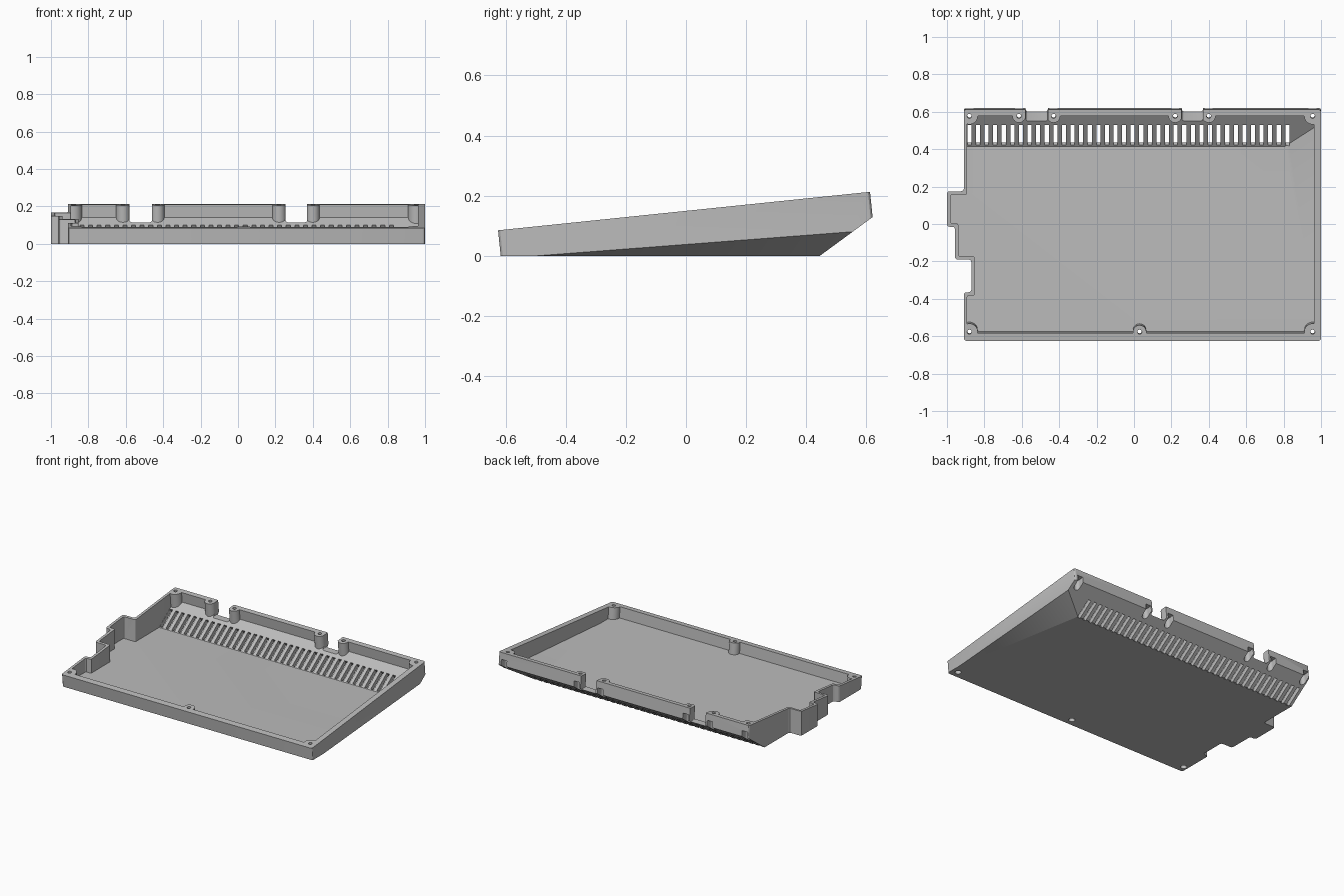
import bpy, bmesh, math
from mathutils import Vector, Matrix

if "Cube" in bpy.data.objects:
    bpy.data.objects.remove(bpy.data.objects["Cube"])

plastic = bpy.data.materials.new("grey_plastic")
plastic.use_nodes = True
GREY = (0.5, 0.5, 0.5, 1)
plastic.diffuse_color = GREY
plastic.node_tree.nodes["Principled BSDF"].inputs["Base Color"].default_value = GREY

# Rim slope and rear vent slope
TILT = math.atan2(0.128, 1.237)
VENT = math.atan2(0.13, 0.177)
UP = Vector((0, -math.sin(TILT), math.cos(TILT)))
ALONG = Vector((0, math.cos(TILT), math.sin(TILT)))
VENT_OUT = Vector((0, math.sin(VENT), -math.cos(VENT)))
RIM = Vector((0, -0.625, 0.085))
CORNER = Vector((1, -0.5, 0))
FLANK_OUT = (Vector((0.83, 0.445, 0)) - CORNER).cross(Vector((1, 0.55, 0.08)) - CORNER)
if FLANK_OUT.z > 0:
    FLANK_OUT.negate()
FLANK_OUT.normalize()

# Bounding planes: point, outward normal, wall thickness
PLANES = [
    (RIM, UP, -0.1),
    (RIM, -ALONG, 0.042),
    (Vector((0, 0.612, 0.213)), ALONG, 0.034),
    (Vector((1, 0, 0)), Vector((1, 0, 0)), 0.038),
    (Vector((0, 0, 0)), Vector((0, 0, -1)), 0.0155),
    (Vector((0, 0.445, 0)), VENT_OUT, 0.03),
    (CORNER, FLANK_OUT, 0.025),
]
# Plan outline with the stepped left side
OUTLINE = [(-0.91, -0.8), (1.2, -0.8), (1.2, 0.8), (-0.91, 0.8), (-0.91, 0.175),
           (-1, 0.175), (-1, -0.015), (-0.957, -0.015), (-0.957, -0.19),
           (-0.87, -0.19), (-0.87, -0.365), (-0.91, -0.365)]


def finish(bm, name):
    bmesh.ops.recalc_face_normals(bm, faces=bm.faces)
    mesh = bpy.data.meshes.new(name)
    bm.to_mesh(mesh)
    bm.free()
    ob = bpy.data.objects.new(name, mesh)
    bpy.context.collection.objects.link(ob)
    mesh.materials.append(plastic)
    return ob


def inset(points, t):
    """Move every side of a right-angled outline inward."""
    result = []
    for i, p in enumerate(points):
        p = Vector(p)
        a = (p - Vector(points[i - 1])).normalized()
        b = (Vector(points[(i + 1) % len(points)]) - p).normalized()
        result.append(p + t * Vector((-a.y - b.y, a.x + b.x)))
    return result


def wedge(name, hollow, radius):
    """Extrude the outline and trim it with the bounding planes."""
    bm = bmesh.new()
    pts = inset(OUTLINE, 0.018 * hollow)
    face = bm.faces.new([bm.verts.new((p[0], p[1], -0.3)) for p in pts])
    top = bmesh.ops.extrude_face_region(bm, geom=[face])["geom"]
    bmesh.ops.translate(bm, vec=(0, 0, 1), verts=[g for g in top if isinstance(g, bmesh.types.BMVert)])
    bmesh.ops.recalc_face_normals(bm, faces=bm.faces)
    for point, normal, t in PLANES:
        bmesh.ops.bisect_plane(bm, geom=bm.verts[:] + bm.edges[:] + bm.faces[:],
                               plane_co=point - normal * t * hollow, plane_no=normal,
                               clear_outer=True)
        bmesh.ops.holes_fill(bm, edges=[e for e in bm.edges if e.is_boundary])
    upright = [e for e in bm.edges
               if abs((e.verts[0].co - e.verts[1].co).normalized().z) > 0.95]
    bmesh.ops.bevel(bm, geom=upright, offset=radius, segments=3, affect='EDGES',
                    profile=0.5, clamp_overlap=True)
    return finish(bm, name)


def box(bm, size, matrix):
    return bmesh.ops.create_cube(bm, size=1, matrix=matrix @ Matrix.Diagonal((*size, 1)))


def post(name, x, y, radius, top, bottom, reach=0):
    """Round post square to the rim, optionally widened to a wall in y."""
    bm = bmesh.new()
    rim = Vector((x, y, 0.085 + (y + 0.625) * math.tan(TILT)))
    middle = Matrix.Translation(rim + UP * (top + bottom) / 2) @ Matrix.Rotation(TILT, 4, 'X')
    bmesh.ops.create_cone(bm, cap_ends=True, segments=24, radius1=radius, radius2=radius,
                          depth=top - bottom, matrix=middle)
    if reach:
        box(bm, (radius * 1.98, abs(reach), (top - bottom) * 0.998),
            middle @ Matrix.Translation((0, reach / 2, 0)))
    return finish(bm, name)


def subtract(target, cutter):
    mod = target.modifiers.new("cut", 'BOOLEAN')
    mod.operation = 'DIFFERENCE'
    mod.solver = 'EXACT'
    mod.use_self = True
    mod.object = cutter
    bpy.ops.object.select_all(action='DESELECT')
    bpy.context.view_layer.objects.active = target
    target.select_set(True)
    bpy.ops.object.modifier_apply(modifier=mod.name)
    bpy.data.objects.remove(cutter)


tray = wedge("case_tray", 0, 0.014)
cavity = wedge("cavity", 1, 0.01)

# Screw bosses stay solid inside the cavity
BACK = [-0.88, -0.615, -0.43, 0.22, 0.40, 0.955]
FRONT = [-0.88, 0.03, 0.955]
SCREWS = [(x, 0.577, 1) for x in BACK] + [(x, -0.577, -1) for x in FRONT]
for x, y, side in SCREWS:
    radius = 0.045 if abs(x) > 0.8 else 0.036
    subtract(cavity, post("boss", x, y, radius, 0.15, -0.4, side * 0.1))
subtract(tray, cavity)

# Connector gaps in the back wall
for left, right in [(-0.58, -0.46), (0.255, 0.37)]:
    bm = bmesh.new()
    box(bm, (right - left, 0.24, 0.4), Matrix.Translation(((left + right) / 2, 0.62, 0.315)))
    edges = [e for e in bm.edges if abs(e.verts[0].co.y - e.verts[1].co.y) > 0.1]
    bmesh.ops.bevel(bm, geom=edges, offset=0.012, segments=3, affect='EDGES', profile=0.5)
    subtract(tray, finish(bm, "gap"))

# Screw holes and recesses from below
for x, y, side in SCREWS:
    subtract(tray, post("screw_hole", x, y, 0.012, 0.1, -0.4))
    if side > 0:
        subtract(tray, post("recess", x, y, 0.021, -0.045, -0.4, 0.1))
    else:
        subtract(tray, post("recess", x, y, 0.02, -0.045, -0.4))

# Row of ventilation slots through the rear slope
bm = bmesh.new()
COUNT = 38
for i in range(COUNT):
    x = -0.88 + 1.7 * i / (COUNT - 1)
    place = Matrix.Translation((x, 0.484, 0.048)) @ Matrix.Rotation(VENT, 4, 'X')
    box(bm, (0.022, 0.135, 0.08), place)
subtract(tray, finish(bm, "slots"))

bpy.ops.object.select_all(action='DESELECT')
tray.select_set(True)
bpy.context.view_layer.objects.active = tray
bpy.ops.object.shade_smooth_by_angle(angle=math.radians(30))
